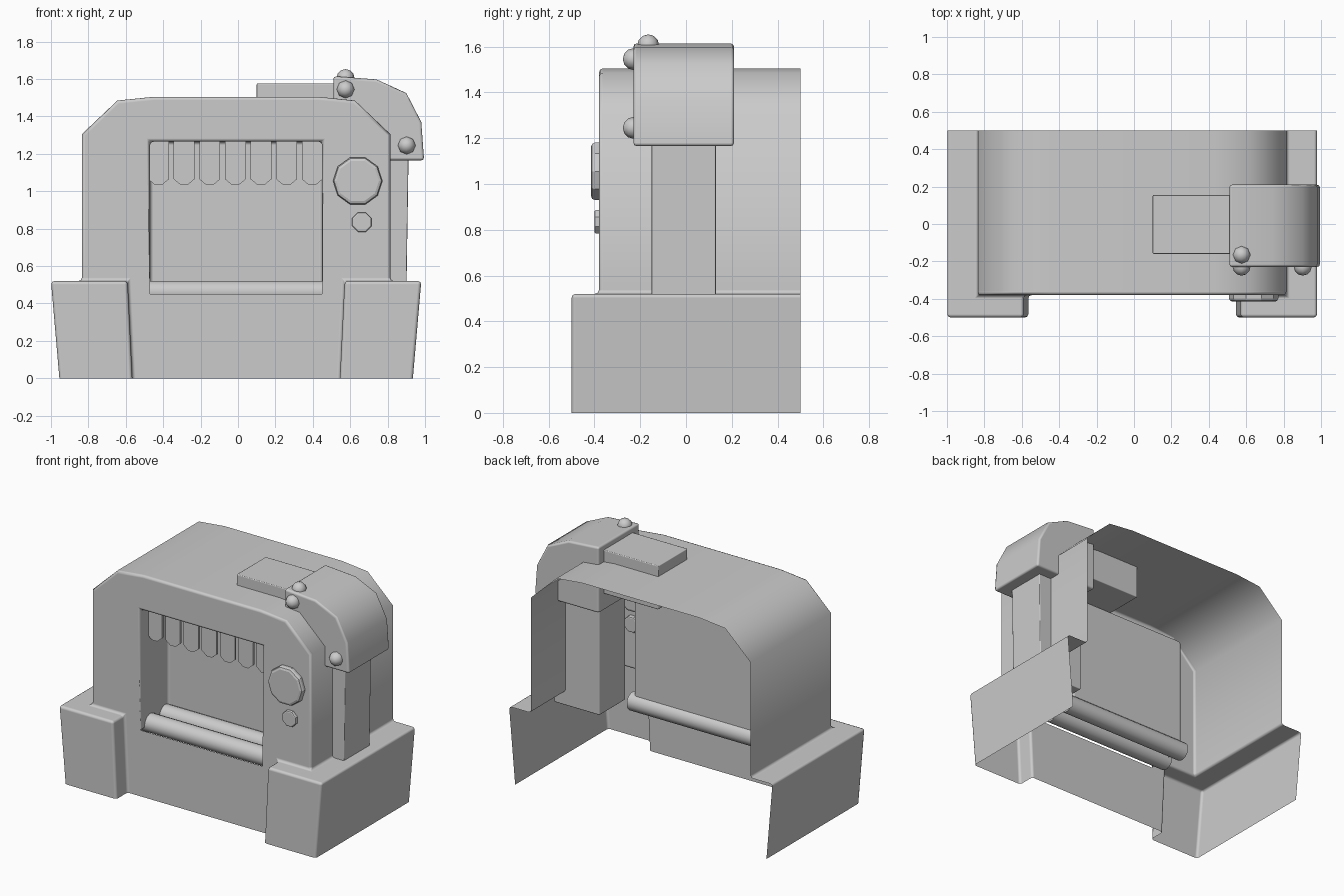
import bpy, bmesh, math
from mathutils import Matrix, Vector

if "Cube" in bpy.data.objects:
    bpy.data.objects.remove(bpy.data.objects["Cube"])


def finish(name, bm, bevel=0.0, loc=(0, 0, 0), mirror=False, segs=2, smooth=True):
    bmesh.ops.remove_doubles(bm, verts=bm.verts, dist=1e-5)
    bmesh.ops.recalc_face_normals(bm, faces=bm.faces)
    for f in bm.faces:
        f.smooth = smooth
    me = bpy.data.meshes.new(name)
    bm.to_mesh(me)
    bm.free()
    ob = bpy.data.objects.new(name, me)
    ob.location = loc
    bpy.context.collection.objects.link(ob)
    if smooth:
        me.set_sharp_from_angle(angle=math.radians(50))
    if mirror:
        m = ob.modifiers.new("Mirror", 'MIRROR')
        m.merge_threshold = 0.001
    if bevel:
        b = ob.modifiers.new("Bevel", 'BEVEL')
        b.width, b.segments = bevel, segs
        b.limit_method, b.angle_limit = 'ANGLE', math.radians(50)
        b.harden_normals = smooth
    return ob


def face(bm, pts):
    bm.faces.new([bm.verts.new(p) for p in pts])


def strip(bm, chain, y0, y1):
    """Sweep an open xz chain along y."""
    for (xa, za), (xb, zb) in zip(chain, chain[1:]):
        face(bm, [(xa, y0, za), (xb, y0, zb), (xb, y1, zb), (xa, y1, za)])


def prism(name, prof, y0, y1, bevel=0.0, smooth=True):
    """Closed xz profile extruded along y."""
    bm = bmesh.new()
    strip(bm, prof + prof[:1], y0, y1)
    for y in (y0, y1):
        face(bm, [(x, y, z) for x, z in prof])
    return finish(name, bm, bevel, smooth=smooth)


def box(name, x0, x1, y0, y1, z0, z1, bevel=0.0):
    return prism(name, [(x0, z0), (x1, z0), (x1, z1), (x0, z1)], y0, y1, bevel)


def disc(name, loc, r, length, axis, sides, bevel=0.0):
    bm = bmesh.new()
    rot = Vector((0, 0, 1)).rotation_difference(Vector(axis)).to_matrix().to_4x4()
    turn = Matrix.Rotation(math.pi / sides, 4, 'Z')
    bmesh.ops.create_cone(bm, cap_ends=True, segments=sides, radius1=r, radius2=r,
                          depth=length, matrix=rot @ turn)
    return finish(name, bm, bevel, loc, smooth=sides > 12)


def bolt(name, loc, axis):
    bm = bmesh.new()
    rot = Vector((0, 0, 1)).rotation_difference(Vector(axis)).to_matrix().to_4x4()
    bmesh.ops.create_uvsphere(bm, u_segments=8, v_segments=6, radius=0.048, matrix=rot)
    finish(name, bm, 0, loc)


# Housing shell: one half, mirrored, open at the back and underneath
F, FOOT, BACK, REC = -0.38, -0.5, 0.5, -0.08
bm = bmesh.new()
outer = [(0.825, 0.52), (0.825, 1.305), (0.635, 1.485), (0.44, 1.505), (0, 1.505)]
window = [(0, 1.265), (0.46, 1.265), (0.46, 0.45), (0, 0.45)]
front = [(0, 0), (0.555, 0), (0.58, 0.52)] + outer + window
face(bm, [(x, F, z) for x, z in front])
strip(bm, outer, F, BACK)
# window recess and its back panel
strip(bm, window[:3], F, REC)
face(bm, [(x, REC, z) for x, z in window])
# foot block: front, outer side, inner side, ledge
foot = [(0.555, 0), (0.58, 0.52), (0.99, 0.52), (0.945, 0)]
face(bm, [(x, FOOT, z) for x, z in foot])
strip(bm, foot[:2], FOOT, F)
strip(bm, foot[2:], FOOT, BACK)
face(bm, [(x, y, 0.52) for x, y in [(0.58, F), (0.58, FOOT), (0.99, FOOT),
                                    (0.99, BACK), (0.825, BACK), (0.825, F)]])
finish("housing", bm, 0.018, (-0.01, 0, 0), mirror=True)

# Hanging strips at the top of the window
for i in range(7):
    c, w = -0.425 + i * 0.137, 0.056
    prism(f"curtain_strip_{i + 1}",
          [(c - w, 1.265), (c - w, 1.065), (c - 0.02, 1.035), (c + 0.02, 1.035),
           (c + w, 1.065), (c + w, 1.265)], -0.29, -0.275, smooth=False)

# Feed rollers
for n, y in (("front_roller", -0.27), ("rear_roller", -0.11)):
    disc(n, (-0.01, y, 0.46), 0.062, 0.98, (1, 0, 0), 16)

# Knob and button
disc("knob", (0.64, -0.375, 1.055), 0.132, 0.08, (0, -1, 0), 10, 0.018)
disc("button", (0.662, -0.375, 0.835), 0.056, 0.05, (0, -1, 0), 8, 0.008)

# Side pipe: elbow cap, upright duct and top duct
prism("elbow_cap", [(0.51, 1.165), (0.51, 1.615), (0.74, 1.598), (0.9, 1.525),
                    (0.98, 1.37), (0.995, 1.165)], -0.23, 0.21, 0.015)
prism("upright_duct", [(0.56, 0.43), (0.9, 0.43), (0.912, 1.2), (0.56, 1.2)],
      -0.15, 0.13, 0.006)
box("top_duct", 0.1, 0.56, -0.16, 0.155, 1.28, 1.577, 0.006)

# Bolts on the elbow cap
bolt("bolt_front_upper", (0.575, -0.228, 1.545), (0, -1, 0))
bolt("bolt_front_lower", (0.902, -0.228, 1.245), (0, -1, 0))
bolt("bolt_top", (0.575, -0.165, 1.605), (0, 0, 1))
